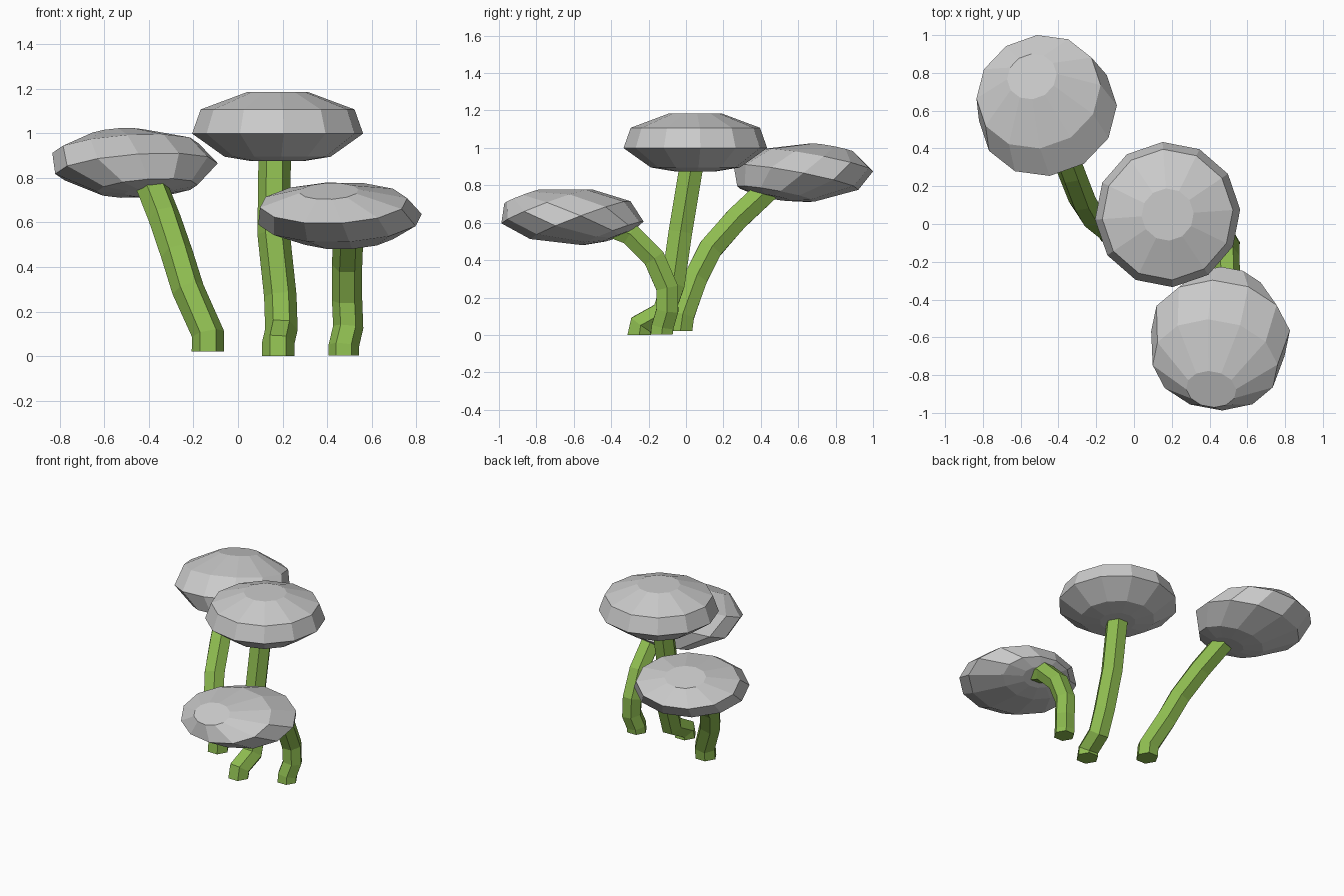
import bpy
import bmesh
import math
from mathutils import Vector, Matrix

cube = bpy.data.objects.get("Cube")
if cube:
    bpy.data.objects.remove(cube, do_unlink=True)


def make_material(name, color):
    mat = bpy.data.materials.new(name)
    mat.use_nodes = True
    mat.diffuse_color = color
    mat.node_tree.nodes["Principled BSDF"].inputs["Base Color"].default_value = color
    return mat


GREY = make_material("cap grey", (0.6, 0.6, 0.6, 1))
GREEN = make_material("stem green", (0.27, 0.5, 0.08, 1))


def skin_rings(name, rings, mat):
    """Join a stack of point rings into a closed, flat-shaded object."""
    bm = bmesh.new()
    rows = [[bm.verts.new(p) for p in ring] for ring in rings]
    n = len(rows[0])
    for low, high in zip(rows, rows[1:]):
        for i in range(n):
            j = (i + 1) % n
            bm.faces.new((low[i], low[j], high[j], high[i]))
    bm.faces.new(rows[0][::-1])
    bm.faces.new(rows[-1])
    bmesh.ops.recalc_face_normals(bm, faces=bm.faces)
    mesh = bpy.data.meshes.new(name)
    bm.to_mesh(mesh)
    bm.free()
    mesh.materials.append(mat)
    obj = bpy.data.objects.new(name, mesh)
    bpy.context.collection.objects.link(obj)
    return obj


def circle(count, start=0.0):
    for i in range(count):
        a = start + math.tau * i / count
        yield math.cos(a), math.sin(a)


# Cap outline as (radius, height), bottom to top
CAP_PROFILE = [(0.3, -1.0), (0.62, -0.87), (1.0, -0.2), (0.9, 0.5), (0.36, 1.0)]


def make_cap(name, center, pole, radius, half_height):
    """Turn a faceted ball towards its pole, then squash it flat."""
    turn = Vector((0, 0, 1)).rotation_difference(Vector(pole)).to_matrix().to_4x4()
    place = (Matrix.Translation(center)
             @ Matrix.Diagonal((radius, radius, half_height, 1)) @ turn)
    rings = [[place @ Vector((r * c, r * s, z)) for c, s in circle(12, math.radians(4))]
             for r, z in CAP_PROFILE]
    return skin_rings(name, rings, GREY)


def make_stem(name, path, radius=0.073):
    """Sweep a hexagon along a path, with a level foot."""
    pts = [Vector(p) for p in path]
    rings = []
    for i, p in enumerate(pts):
        after = (pts[min(i + 1, len(pts) - 1)] - p).normalized()
        before = (p - pts[max(i - 1, 0)]).normalized()
        along = (after + before).normalized() if i else Vector((0, 0, 1))
        side = Vector((1, 0, 0))
        side = (side - along * side.dot(along)).normalized()
        up = along.cross(side)
        rings.append([p + radius * (c * side + s * up) for c, s in circle(6)])
    return skin_rings(name, rings, GREEN)


# Middle mushroom, upright
make_cap("middle_cap", (0.178, 0.05, 1.03), (0, 0, 1), 0.385, 0.155)
make_stem("middle_stem", [
    (0.18, -0.25, 0), (0.18, -0.24, 0.055), (0.195, -0.12, 0.12),
    (0.19, -0.07, 0.27), (0.16, -0.03, 0.55), (0.165, 0.03, 0.91)])

# Back mushroom, leaning back
make_cap("back_cap", (-0.47, 0.62, 0.868), (-0.19, 0.43, 0.88), 0.372, 0.149)
make_stem("back_stem", [
    (-0.135, -0.03, 0.02), (-0.135, -0.02, 0.1), (-0.225, 0.05, 0.3),
    (-0.275, 0.13, 0.46), (-0.33, 0.27, 0.62), (-0.39, 0.43, 0.77)])

# Front mushroom, leaning forward
make_cap("front_cap", (0.45, -0.617, 0.635), (-0.11, -0.69, 0.71), 0.372, 0.148)
make_stem("front_stem", [
    (0.475, -0.13, 0.003), (0.475, -0.125, 0.045), (0.495, -0.1, 0.13),
    (0.49, -0.1, 0.25), (0.49, -0.17, 0.41), (0.495, -0.3, 0.54),
    (0.495, -0.4, 0.58)], 0.068)
